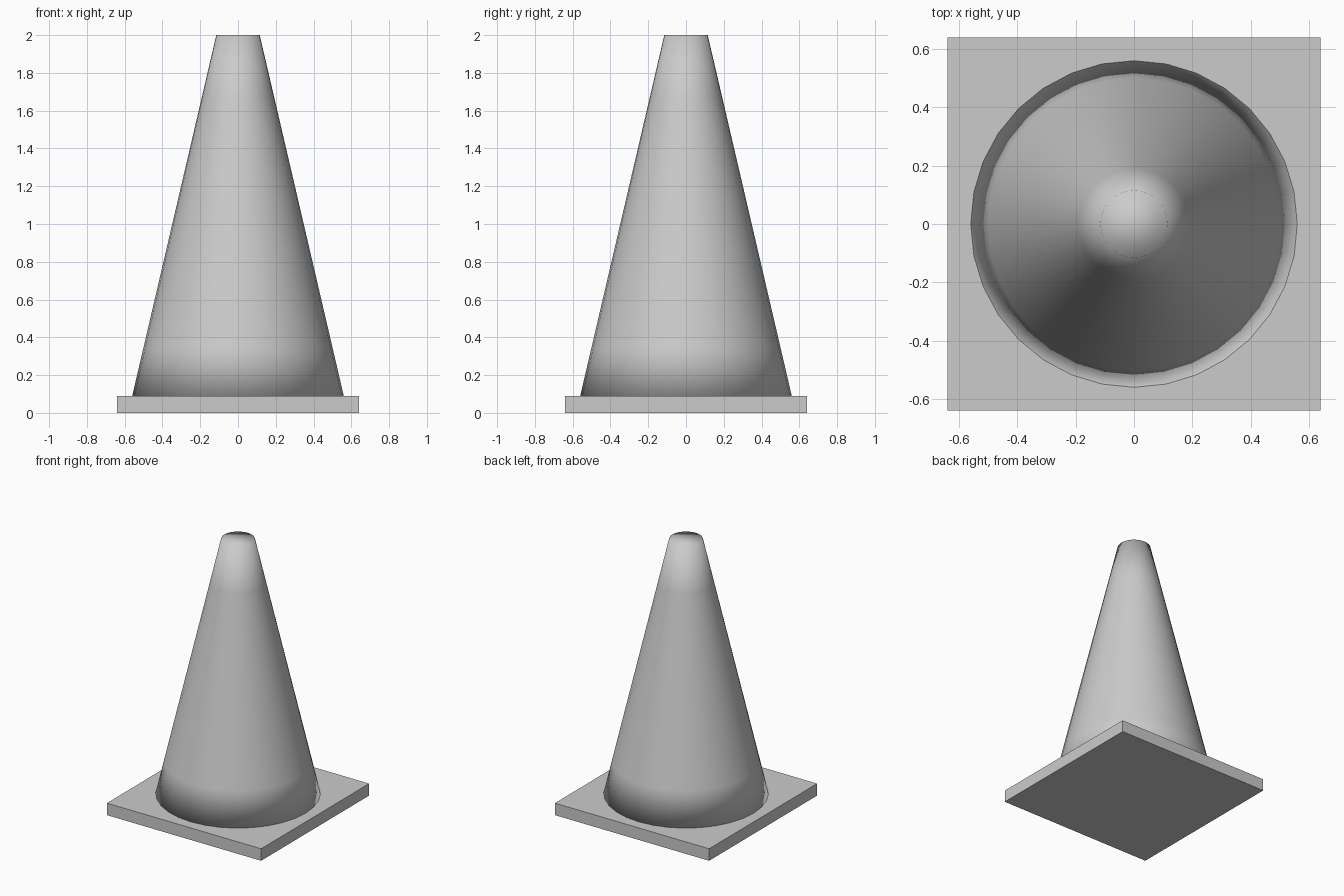
import bpy, bmesh
from math import sin, cos, tau

if "Cube" in bpy.data.objects:
    bpy.data.objects.remove(bpy.data.objects["Cube"])

SIDES = 32
BASE_HALF, BASE_TOP = 0.64, 0.09
R_BOTTOM, R_TOP = 0.56, 0.115
LEVELS = [BASE_TOP, 0.345, 0.675, 1.01, 1.34, 1.675, 2.0]


def make_object(name, bm):
    bmesh.ops.recalc_face_normals(bm, faces=bm.faces)
    mesh = bpy.data.meshes.new(name)
    bm.to_mesh(mesh)
    bm.free()
    obj = bpy.data.objects.new(name, mesh)
    bpy.context.collection.objects.link(obj)
    return obj


# Square foot plate
bm = bmesh.new()
bmesh.ops.create_cube(bm, size=1)
bmesh.ops.scale(bm, vec=(2 * BASE_HALF, 2 * BASE_HALF, BASE_TOP), verts=bm.verts)
bmesh.ops.translate(bm, vec=(0, 0, BASE_TOP / 2), verts=bm.verts)
make_object("base_plate", bm)

# Striped cone: stacked rings, every other band white, closed at both ends
bm = bmesh.new()
rings = []
for z in LEVELS:
    t = (z - LEVELS[0]) / (LEVELS[-1] - LEVELS[0])
    r = R_BOTTOM + (R_TOP - R_BOTTOM) * t
    rings.append([bm.verts.new((r * sin(tau * i / SIDES), r * cos(tau * i / SIDES), z))
                  for i in range(SIDES)])
for band, (low, high) in enumerate(zip(rings, rings[1:])):
    for i in range(SIDES):
        j = (i + 1) % SIDES
        face = bm.faces.new((low[i], low[j], high[j], high[i]))
        face.material_index = 1 if band in (0, 2, 4) else 0
bm.faces.new(rings[0])
bm.faces.new(rings[-1])
for face in bm.faces:
    face.smooth = True
cone = make_object("striped_cone", bm)

# Band colours
for name, shade in (("body_grey", 0.8), ("stripe_white", 1.0)):
    mat = bpy.data.materials.new(name)
    mat.diffuse_color = (shade, shade, shade, 1)
    cone.data.materials.append(mat)
# Plain grey matches the base plate
cone.data.materials[0].diffuse_color = (0.8, 0.8, 0.8, 1)

for m in bpy.data.materials:
    if m.users and not m.is_grease_pencil:
        m.use_nodes = True
        m.node_tree.nodes["Principled BSDF"].inputs["Base Color"].default_value = m.diffuse_color
